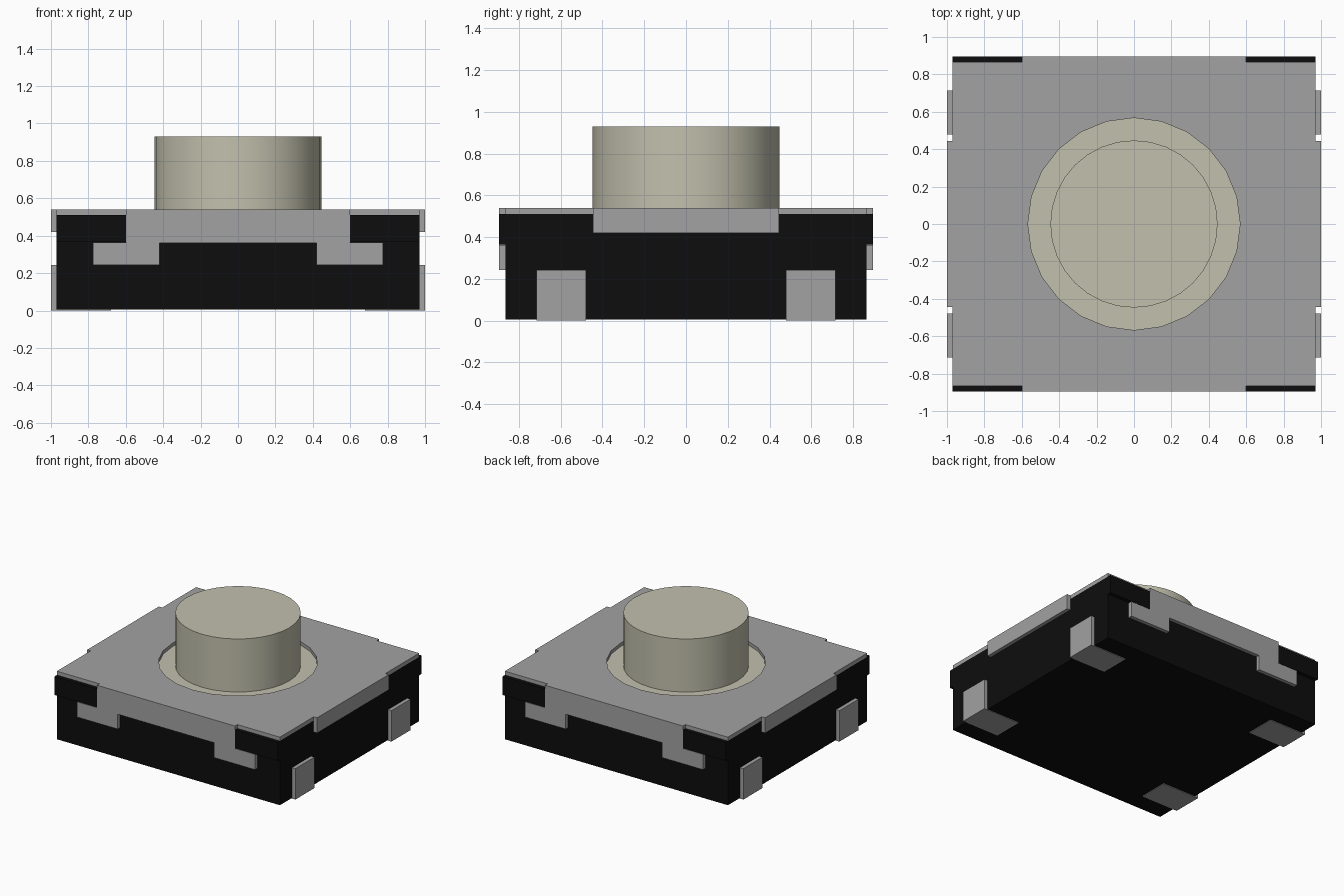
import bpy, bmesh
from math import cos, sin, tau, radians

cube = bpy.data.objects.get("Cube")
if cube:
    bpy.data.objects.remove(cube, do_unlink=True)


def material(name, rgb):
    mat = bpy.data.materials.new(name)
    mat.use_nodes = True
    mat.diffuse_color = (*rgb, 1)
    mat.node_tree.nodes["Principled BSDF"].inputs["Base Color"].default_value = (*rgb, 1)
    return mat


METAL = material("grey metal", (0.36, 0.36, 0.36))
BLACK = material("black plastic", (0.004, 0.004, 0.004))
CREAM = material("cream plastic", (0.54, 0.53, 0.42))


def prism(name, loops, start, end, axis, mat):
    """Fill flat loops (the later ones are holes) and extrude along the y or z axis."""
    bm = bmesh.new()
    for loop in loops:
        verts = [bm.verts.new((u, v, start)) for u, v in loop]
        for a, b in zip(verts, verts[1:] + verts[:1]):
            bm.edges.new((a, b))
    if len(loops) == 1:
        bm.faces.new(verts)
    else:
        bmesh.ops.triangle_fill(bm, edges=bm.edges[:], use_beauty=True)
    grown = bmesh.ops.extrude_face_region(bm, geom=bm.faces[:], use_keep_orig=True)
    for item in grown["geom"]:
        if isinstance(item, bmesh.types.BMVert):
            item.co.z = end
    if axis == "y":
        for v in bm.verts:
            v.co.y, v.co.z = v.co.z, v.co.y
    bmesh.ops.recalc_face_normals(bm, faces=bm.faces[:])
    mesh = bpy.data.meshes.new(name)
    bm.to_mesh(mesh)
    bm.free()
    mesh.materials.append(mat)
    obj = bpy.data.objects.new(name, mesh)
    bpy.context.collection.objects.link(obj)
    return obj


def rect(x0, x1, y0, y1):
    return [(x0, y0), (x1, y0), (x1, y1), (x0, y1)]


def circle(radius, sides):
    return [(radius * cos(tau * i / sides), radius * sin(tau * i / sides)) for i in range(sides)]


def mirrored(half):
    """Close a half outline with its reflection in x."""
    return half + [(-x, y) for x, y in reversed(half)]


HX, HY = 0.97, 0.865      # body half sizes
OX, OY = 1.0, 0.895       # outer faces of the metal
TOP, SEAT = 0.54, 0.51    # top and underside of the cover
TAB, FLAP = 0.445, 0.6    # half widths of the side tabs and end flaps

# Plastic body
prism("base_body", [rect(-HX, HX, -HY, HY)], 0.005, SEAT, "z", BLACK)

# Cover plate with corner notches and a round opening
upper = [(FLAP, OY), (FLAP, HY), (HX, HY), (HX, TAB), (OX, TAB)]
right_half = upper + [(x, -y) for x, y in reversed(upper)]
prism("cover_plate", [mirrored(right_half), circle(0.567, 24)], SEAT, TOP, "z", METAL)

# Bent flaps with outward hooked feet
flap_outline = mirrored([(FLAP, SEAT), (FLAP, 0.363), (0.775, 0.363), (0.775, 0.243),
                         (0.42, 0.243), (0.42, 0.36)])
for side, sy in (("front", -1), ("back", 1)):
    prism(side + "_flap", [flap_outline], sy * HY, sy * OY, "y", METAL)

for side, sx in (("left", 1), ("right", -1)):
    # Side tabs of the cover
    x0, x1 = sorted((sx * HX, sx * OX))
    prism(side + "_tab", [rect(x0, x1, -TAB, TAB)], 0.42, SEAT, "z", METAL)
    for end, sy in (("front", -1), ("back", 1)):
        # Corner lugs on the body
        x0, x1 = sorted((sx * FLAP, sx * HX))
        prism(f"{end}_{side}_lug", [rect(x0, x1, 0.365, SEAT)], sy * HY, sy * OY, "y", BLACK)
        # L-shaped contacts wrapping under the body
        contact = [(OX, 0), (OX, 0.243), (HX, 0.243), (HX, 0.005), (0.68, 0.005), (0.68, 0)]
        prism(f"{end}_{side}_contact", [[(sx * x, z) for x, z in contact]],
              sy * 0.478, sy * 0.715, "y", METAL)

# Round button with its flange
prism("button_flange", [circle(0.567, 24)], 0.49, 0.513, "z", CREAM)
button = prism("button", [circle(0.447, 32)], 0.5, 0.93, "z", CREAM)
bpy.ops.object.select_all(action="DESELECT")
button.select_set(True)
bpy.context.view_layer.objects.active = button
bpy.ops.object.shade_smooth_by_angle(angle=radians(30))
